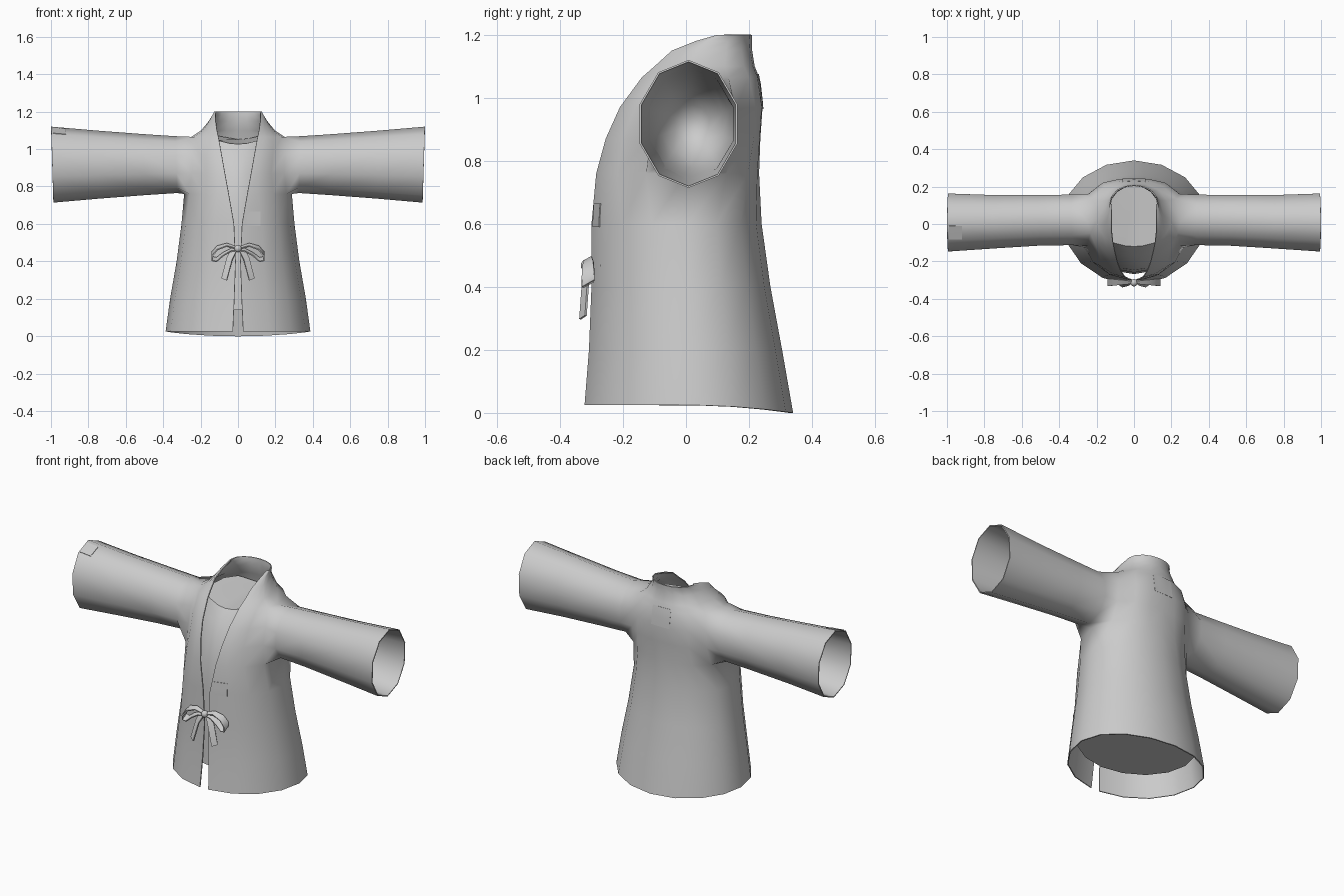
import bpy, bmesh
from math import sin, cos, asin, pi, radians
from mathutils import Vector

cube = bpy.data.objects.get("Cube")
if cube:
    bpy.data.objects.remove(cube)

cloth = bpy.data.materials.new("plain_grey_cloth")
cloth.use_nodes = True
grey = (0.6, 0.6, 0.6, 1)
cloth.diffuse_color = grey
cloth.node_tree.nodes["Principled BSDF"].inputs["Base Color"].default_value = grey


def make(name, bm, mirror=False, thickness=0, offset=-1, wrap=None, angle=50):
    """Turn a bmesh into an object, apply its modifiers and shade it."""
    mesh = bpy.data.meshes.new(name)
    bm.to_mesh(mesh)
    bm.free()
    mesh.materials.append(cloth)
    obj = bpy.data.objects.new(name, mesh)
    bpy.context.collection.objects.link(obj)
    if mirror:
        obj.modifiers.new("mirror", 'MIRROR').merge_threshold = 0.001
    if wrap:
        target, axis, positive = wrap
        mod = obj.modifiers.new("wrap", 'SHRINKWRAP')
        mod.target = target
        mod.wrap_method = 'PROJECT'
        mod.wrap_mode = 'ABOVE_SURFACE'
        mod.offset = 0.003
        setattr(mod, "use_project_" + axis, True)
        mod.use_positive_direction = positive
        mod.use_negative_direction = not positive
    if thickness:
        mod = obj.modifiers.new("thickness", 'SOLIDIFY')
        mod.thickness = thickness
        mod.offset = offset
    bpy.ops.object.select_all(action='DESELECT')
    obj.select_set(True)
    bpy.context.view_layer.objects.active = obj
    for mod in list(obj.modifiers):
        bpy.ops.object.modifier_apply(modifier=mod.name)
    bpy.ops.object.shade_smooth_by_angle(angle=radians(angle))
    return obj


def half_ring(z, gap, front, width, middle, back):
    """Half cross-section from the front opening round the side to the back."""
    start = asin(gap / width)
    depth = (middle - front) / cos(start)
    shoulder = max(0, 1 - abs(z - 0.915) / 0.32)
    steps = [(i / 4) ** (1 + 0.7 * shoulder) for i in range(5)]
    points = []
    for t in steps:
        a = start + (pi / 2 - start) * t
        points.append(Vector((width * sin(a), middle - depth * cos(a), z)))
    # The back is squarer near the shoulder blades
    square = 1 - 0.35 * shoulder
    for t in reversed(steps[:-1]):
        a = pi / 2 * t
        points.append(Vector((width * sin(a) ** square,
                              middle + (back - middle) * cos(a) ** square, z)))
    return points


def sleeve_ring(bm, x, middle, ry, rz):
    """Ten-sided ring, listed from the top towards the back."""
    ring = []
    for k in range(10):
        a = 2 * pi * k / 10
        dz = rz * cos(a)
        ring.append(bm.verts.new((x + dz * .03, middle + ry * sin(a), .917 + dz)))
    return ring


def bridge(bm, first, second):
    for k in range(len(first)):
        n = (k + 1) % len(first)
        bm.faces.new((first[k], second[k], second[n], first[n]))


def loft(bm, rings):
    rows = [[bm.verts.new(p) for p in ring] for ring in rings]
    faces = {}
    for r in range(len(rows) - 1):
        for c in range(len(rows[0]) - 1):
            faces[r, c] = bm.faces.new((rows[r][c], rows[r][c + 1],
                                        rows[r + 1][c + 1], rows[r + 1][c]))
    return rows, faces


# Body levels: height, half opening, front, half width, middle, back
levels = [
    (.025, .028, -.322, .387, .03, .34),
    (.2, .02, -.308, .363, .025, .305),
    (.4, .013, -.3, .328, .015, .268),
    (.6, .022, -.3, .302, .005, .24),
    (.76, .05, -.285, .288, 0, .232),
    (.87, .07, -.255, .28, .01, .236),
    (.97, .088, -.21, .275, .01, .243),
    (1.065, .105, -.14, .25, .012, .232),
    (1.1, .113, -.1, .197, .02, .218),
    (1.15, .12, -.045, .156, .05, .21),
    (1.18, .121, .03, .138, .07, .209),
    (1.2, .118, .1, .128, .115, .209),
]

# Robe: half body, hem dipping at the back
bm = bmesh.new()
rings = [half_ring(*level) for level in levels]
for p in rings[0]:
    p.z -= 0.025 * max(0, p.y / 0.34) ** 2
rows, faces = loft(bm, rings)

# Armhole, with its border listed from the top towards the back
low, high = 4, 7
border = [rows[high][4]] + [rows[r][5] for r in range(high, low - 1, -1)]
border += [rows[low][4]] + [rows[r][3] for r in range(low, high + 1)]
hole = [faces[r, c] for r in range(low, high) for c in (3, 4)]
bmesh.ops.delete(bm, geom=hole, context='FACES')

# Sleeve grown from the armhole
sleeve = ((.33, .022, .142, .152), (.5, .02, .142, .163),
          (.75, .012, .15, .182), (.993, .008, .163, .203))
for step in sleeve:
    ring = sleeve_ring(bm, *step)
    bridge(bm, border, ring)
    border = ring
robe = make("robe", bm, mirror=True, thickness=0.006, angle=70)

# Sleeve lining: hollow funnel closing towards the shoulder
bm = bmesh.new()
previous = None
for x, size in ((.32, .15), (.34, .4), (.4, .7), (.5, .87), (.65, .94), (.85, .96)):
    t = (x - .32) / .67
    ring = sleeve_ring(bm, x, .02 - .012 * t, size * (.142 + .021 * t), size * (.152 + .051 * t))
    if previous:
        bridge(bm, ring, previous)
    else:
        bm.faces.new(list(reversed(ring)))
    previous = ring
bmesh.ops.recalc_face_normals(bm, faces=bm.faces)
bmesh.ops.reverse_faces(bm, faces=bm.faces)
make("sleeve_lining", bm, mirror=True, angle=80)

# Inner lining: closed core just inside the body, sagging at the neck
bm = bmesh.new()
rings = []
for z, gap, front, width, middle, back in levels[1:8]:
    inset = .05 if z > .7 else .03
    rings.append(half_ring(z, 0, front + .04, width - inset, middle, back - .018))
for p in rings[0]:
    p.z = 0.14
for p in rings[-1]:
    p.z = 1.035 + 0.08 * p.y + 1.5 * min(p.x, .13) ** 2
    p.y -= 0.02 * (p.y < 0)
rows, faces = loft(bm, rings)
bm.faces.new(list(reversed(rows[0])))
bm.faces.new(rows[-1])
make("inner_lining", bm, mirror=True, angle=35)


# Bow tie: ribbons spanned between two edges
def ribbon(name, edge, other_edge):
    bm = bmesh.new()
    loft(bm, [edge, other_edge])
    make(name, bm, mirror=True, thickness=0.007, offset=0)


loop = [(.004, .475), (.06, .495), (.11, .481), (.138, .45), (.138, .425),
        (.115, .418), (.08, .445), (.04, .465), (.004, .467)]
inner = [Vector((x, -.305 + .1 * x, z)) for x, z in loop]
outer = [p + Vector((0, -.012 - .2 * p.x, -.008 - .1 * p.x)) for p in inner]
ribbon("bow_loops", inner, outer)

tail = [Vector(p) for p in ((.002, -.312, .465), (.03, -.328, .41), (.06, -.336, .297))]
ribbon("bow_tails", tail, [p + Vector((.028, .018, .012)) for p in tail])

bm = bmesh.new()
bmesh.ops.create_uvsphere(bm, u_segments=12, v_segments=8, radius=0.02)
bmesh.ops.translate(bm, verts=bm.verts, vec=(0, -.314, .468))
make("bow_knot", bm)


# Sewn patches: small grids laid onto the cloth
def patch(name, corner, u, v, axis, positive, thickness):
    bm = bmesh.new()
    corner, u, v = Vector(corner), Vector(u), Vector(v)
    loft(bm, [[corner + u * i / 4 + v * j / 4 for i in range(5)] for j in range(5)])
    make(name, bm, thickness=thickness, wrap=(robe, axis, positive))


patch("chest_pocket", (.045, -.5, .59), (.075, 0, 0), (0, 0, .075), "y", True, .003)
patch("back_patch", (.06, .5, .965), (-.12, 0, 0), (0, 0, .11), "y", False, .001)
patch("cuff_tag", (-.99, -.08, 1.3), (.07, 0, 0), (0, .07, 0), "z", False, .008)
